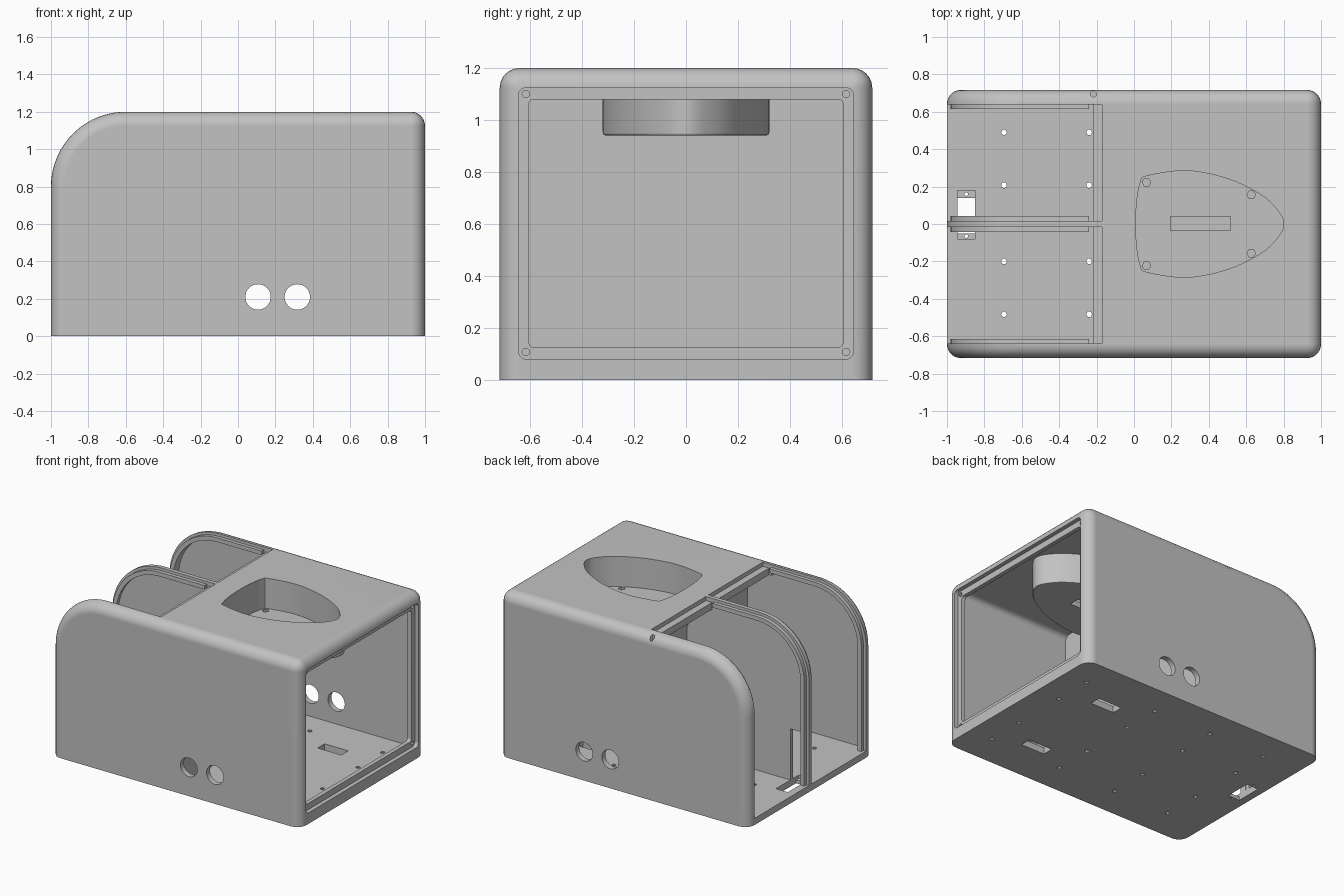
import bpy, bmesh, math
from mathutils import Vector

if "Cube" in bpy.data.objects:
    bpy.data.objects.remove(bpy.data.objects["Cube"])

L, W, H, R = 1.0, 0.717, 1.2, 0.4      # half length, half width, height, front curve
FLOOR, CEIL, INNER, RIM, DIV = 0.048, 1.16, 0.677, 0.64, 0.015

grey = bpy.data.materials.new("light grey plastic")
grey.use_nodes = True
grey.diffuse_color = (0.54, 0.54, 0.54, 1)
grey.node_tree.nodes["Principled BSDF"].inputs["Base Color"].default_value = (0.54, 0.54, 0.54, 1)


def prism(name, pts, axis, lo, hi):
    """Extrude a 2D outline along one axis."""
    place = {"x": lambda a, b, t: (t, a, b),
             "y": lambda a, b, t: (a, t, b),
             "z": lambda a, b, t: (a, b, t)}[axis]
    bm = bmesh.new()
    base = bm.faces.new([bm.verts.new(place(a, b, lo)) for a, b in pts])
    ext = bmesh.ops.extrude_face_region(bm, geom=[base])
    move = Vector(place(0, 0, hi - lo))
    bmesh.ops.translate(bm, vec=move, verts=[v for v in ext["geom"] if isinstance(v, bmesh.types.BMVert)])
    bmesh.ops.recalc_face_normals(bm, faces=bm.faces)
    me = bpy.data.meshes.new(name)
    bm.to_mesh(me)
    bm.free()
    ob = bpy.data.objects.new(name, me)
    bpy.context.collection.objects.link(ob)
    me.materials.append(grey)
    return ob


def round_edges(ob, rule, radius, segments):
    """Bevel the edges whose two end points satisfy the rule."""
    bm = bmesh.new()
    bm.from_mesh(ob.data)
    edges = [e for e in bm.edges if rule(e.verts[0].co, e.verts[1].co)]
    bmesh.ops.bevel(bm, geom=edges, offset=radius, segments=segments, profile=0.5, affect="EDGES")
    bm.to_mesh(ob.data)
    bm.free()


def rect(a0, a1, b0, b1):
    return [(a0, b0), (a1, b0), (a1, b1), (a0, b1)]


def arc(cx, cy, r, start, end, n):
    return [(cx + r * math.cos(math.radians(start + (end - start) * i / n)),
             cy + r * math.sin(math.radians(start + (end - start) * i / n))) for i in range(n + 1)]


def circle(cx, cy, r, n=32):
    return arc(cx, cy, r, 0, 360, n)[:-1]


def round_rect(a0, a1, b0, b1, r):
    return (arc(a1 - r, b1 - r, r, 0, 90, 5) + arc(a0 + r, b1 - r, r, 90, 180, 5)
            + arc(a0 + r, b0 + r, r, 180, 270, 5) + arc(a1 - r, b0 + r, r, 270, 360, 5))


def track(inset):
    """Side path running parallel to the front curve, from floor to roof."""
    return ([(inset - L, FLOOR)] + arc(R - L, H - R, R - inset, 180, 90, 20)
            + [(-0.24, H - inset)])


def boolean(target, tool, operation="DIFFERENCE"):
    tool.hide_render = True
    bpy.context.view_layer.objects.active = target
    mod = target.modifiers.new("cut", "BOOLEAN")
    mod.operation, mod.solver, mod.object = operation, "EXACT", tool
    bpy.ops.object.modifier_apply(modifier=mod.name)
    bpy.data.objects.remove(tool)


def cut(target, pts, axis, lo, hi):
    boolean(target, prism("cutter", pts, axis, lo, hi))


def smooth(ob):
    bpy.ops.object.select_all(action="DESELECT")
    ob.select_set(True)
    bpy.context.view_layer.objects.active = ob
    bpy.ops.object.shade_smooth_by_angle(angle=math.radians(30))
    ob.modifiers.new("even shading", "WEIGHTED_NORMAL").keep_sharp = True


# Outer body: side profile with a large front curve, rounded everywhere but the base
profile = [(-L, 0), (L, 0), (L, H)] + arc(R - L, H - R, R, 90, 180, 20)
body = prism("housing", profile, "y", -W, W)
round_edges(body, lambda a, b: max(a.z, b.z) > 0.001 and (
    abs(a.y - b.y) < 0.001 or (min(a.x, b.x) > L - 0.001 and min(a.z, b.z) > H - 0.001)), 0.075, 6)

# Rear chamber with rounded ceiling corners, its window and the recess for a cover
c = 0.04
chamber = ([(-INNER, FLOOR), (INNER, FLOOR)] + arc(INNER - c, CEIL - c, c, 0, 90, 5)
           + arc(c - INNER, CEIL - c, c, 90, 180, 5))
cut(body, chamber, "x", 0.02, 0.94)
cut(body, round_rect(-0.605, 0.605, 0.125, 1.08, 0.02), "x", 0.9, 1.1)
cut(body, round_rect(-0.645, 0.645, 0.08, 1.125, 0.03), "x", 0.97, 1.1)
for y in (-0.617, 0.617):
    for z in (0.107, 1.1):
        cut(body, circle(y, z, 0.014, 12), "x", 0.945, 1.1)

# Two open front bays with a stepped beam at the roof edge; walls are thinner inside the rim
bay = [(-1.1, FLOOR), (-0.02, FLOOR), (-0.02, CEIL), (-0.16, CEIL), (-0.16, 1.12), (-0.22, 1.12),
       (-0.22, 1.17), (-0.17, 1.17), (-0.17, 1.3), (-1.1, 1.3)]
hollow = track(0.05) + [(-0.24, 1.12), (-0.16, 1.12), (-0.16, CEIL), (-0.02, CEIL), (-0.02, FLOOR)]
for s in (-1, 1):
    cut(body, bay, "y", *sorted((s * DIV, s * RIM)))
    cut(body, hollow, "y", *sorted((s * 0.3, s * INNER)))

# Cable holes through both side walls
for x in (0.107, 0.317):
    cut(body, circle(x, 0.21, 0.068), "y", -1, 1)

# Floor slots and screw holes
for y in (-0.37, 0.34):
    cut(body, rect(0.43, 0.62, y - 0.04, y + 0.04), "z", -0.1, 0.2)
cut(body, rect(-0.945, -0.85, -0.05, 0.14), "z", -0.1, 0.42)
cut(body, rect(-0.945, -0.85, -0.08, 0.18), "z", 0.025, 0.2)
for x in (-0.695, -0.24, 0.235, 0.82):
    for y in (-0.483, -0.2, 0.208, 0.49):
        cut(body, circle(x, y, 0.015, 10), "z", -0.1, 0.2)
for y in (-0.065, 0.16):
    cut(body, circle(-0.897, y, 0.01, 10), "z", -0.1, 0.2)
cut(body, circle(-0.217, 0.695, 0.016, 12), "z", 1.1, 1.3)


# Shield-shaped pocket sunk into the roof
def smooth_path(pts, steps=5):
    out = []
    for i in range(1, len(pts) - 2):
        p0, p1, p2, p3 = (Vector(p) for p in pts[i - 1:i + 3])
        for k in range(steps):
            t = k / steps
            out.append(tuple(p1 + (p2 - p0) * t / 2 + (p0 * 2 - p1 * 5 + p2 * 4 - p3) * t * t / 2
                             + (p1 * 3 - p0 - p2 * 3 + p3) * t ** 3 / 2))
    return out


half = [(0.01, 0.0), (0.015, 0.12), (0.035, 0.225), (0.07, 0.257), (0.28, 0.285), (0.5, 0.242),
        (0.68, 0.155), (0.77, 0.07), (0.8, 0.0)]
loop = half + [(x, -y) for x, y in half[-2:0:-1]]
shield = smooth_path([loop[-1]] + loop + loop[:2])
outer = [(0.4 + (x - 0.4) * 1.09, y * 1.125) for x, y in shield]
cup = prism("cup", outer, "z", 0.94, 1.18)
round_edges(cup, lambda a, b: max(a.z, b.z) < 0.95, 0.012, 2)
boolean(body, cup, "UNION")
cut(body, shield, "z", 0.98, 1.3)
cut(body, rect(0.195, 0.515, -0.035, 0.04), "z", 0.9, 1.05)
for x, y in ((0.067, 0.222), (0.627, 0.157)):
    for s in (-1, 1):
        cut(body, circle(x, s * y, 0.023, 6), "z", 0.96, 0.985)
smooth(body)

# Curved shutter tracks on both faces of each bay
band = track(0.02) + track(0.05)[::-1]
for label, y0, y1 in (("outer", 0.615, INNER + 0.005), ("inner", DIV - 0.005, DIV + 0.027)):
    for side, s in (("left", 1), ("right", -1)):
        smooth(prism(f"{side}_{label}_track", band, "y", *sorted((s * y0, s * y1))))
